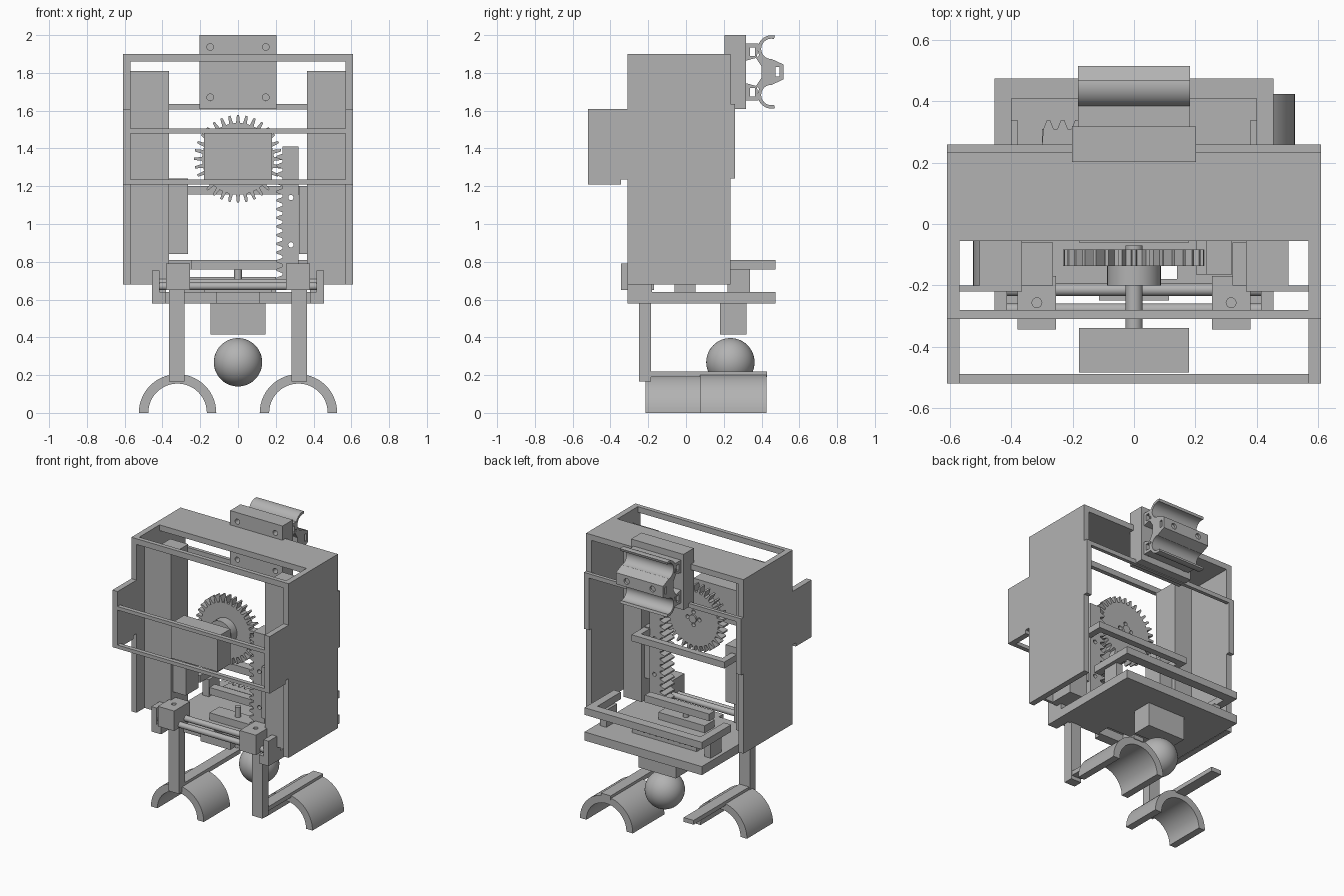
import bpy, bmesh
from math import sin, cos, pi, radians
from mathutils import Vector

old = bpy.data.objects.get("Cube")
if old:
    bpy.data.objects.remove(old, do_unlink=True)

grey = bpy.data.materials.new("plain grey")
grey.use_nodes = True
grey.diffuse_color = (0.45, 0.45, 0.45, 1)
grey.node_tree.nodes["Principled BSDF"].inputs["Base Color"].default_value = grey.diffuse_color


def finish(name, bm, smooth=False):
    bmesh.ops.recalc_face_normals(bm, faces=bm.faces)
    mesh = bpy.data.meshes.new(name)
    bm.to_mesh(mesh)
    bm.free()
    mesh.materials.append(grey)
    ob = bpy.data.objects.new(name, mesh)
    bpy.context.collection.objects.link(ob)
    if smooth:
        bpy.ops.object.select_all(action='DESELECT')
        bpy.context.view_layer.objects.active = ob
        ob.select_set(True)
        bpy.ops.object.shade_smooth_by_angle(angle=radians(35))
    return ob


def box(name, x, y, z):
    bm = bmesh.new()
    bmesh.ops.create_cube(bm, size=1)
    for v in bm.verts:
        v.co = [(a + b) / 2 + c * (b - a) for (a, b), c in zip((x, y, z), v.co)]
    return finish(name, bm)


def pair(name, x, y, z):
    box("left_" + name, x, y, z)
    box("right_" + name, (-x[1], -x[0]), y, z)


def prism(name, points, axis, lo, hi, smooth=False):
    """Extrude a 2D outline along an axis: (x,z) along y, (y,z) along x, (x,y) along z."""
    place = {'x': lambda p, t: (t, p[0], p[1]), 'y': lambda p, t: (p[0], t, p[1]),
             'z': lambda p, t: (p[0], p[1], t)}[axis]
    bm = bmesh.new()
    face = bm.faces.new([bm.verts.new(place(p, lo)) for p in points])
    out = bmesh.ops.extrude_face_region(bm, geom=[face])
    shift = Vector(place((0, 0), hi - lo))
    bmesh.ops.translate(bm, vec=shift, verts=[g for g in out['geom'] if isinstance(g, bmesh.types.BMVert)])
    return finish(name, bm, smooth)


def arc(cx, cy, r, a, b, n=28):
    return [(cx + r * cos(radians(a + (b - a) * i / n)), cy + r * sin(radians(a + (b - a) * i / n)))
            for i in range(n + 1)]


def rod(name, axis, centre, r, lo, hi):
    prism(name, arc(*centre, r, 0, 350, 35), axis, lo, hi, True)


def cut(target, *cutters):
    for c in cutters:
        m = target.modifiers.new("cut", 'BOOLEAN')
        m.object, m.operation, m.solver = c, 'DIFFERENCE', 'EXACT'
        c.hide_render = True
        c.hide_viewport = True
        c.display_type = 'WIRE'


def holes(target, axis, centres, r, lo, hi):
    cut(target, *[prism("hole_cutter", arc(*c, r, 0, 337.5, 15), axis, lo, hi) for c in centres])


# Housing: side walls, front extension, top and cross bars
W = (-0.57, 0.57)
pair("side_wall", (0.57, 0.61), (-0.31, 0.235), (0.68, 1.9))
pair("wall_extension", (0.57, 0.61), (-0.52, -0.31), (1.235, 1.61))
pair("extension_ledge", (0.57, 0.61), (-0.52, -0.345), (1.21, 1.235))
pair("wall_back_step", (0.57, 0.61), (0.235, 0.26), (1.24, 1.635))
box("top_plate", W, (-0.055, 0.235), (1.86, 1.9))
box("top_front_bar", W, (-0.31, -0.28), (1.86, 1.9))
box("extension_upper_bar", W, (-0.52, -0.49), (1.48, 1.505))
box("extension_lower_bar", W, (-0.52, -0.49), (1.21, 1.235))
box("back_bar", W, (0.235, 0.26), (1.605, 1.635))

# Inner channels
pair("front_panel", (0.365, 0.57), (-0.22, -0.2), (0.68, 1.81))
pair("inner_channel", (0.365, 0.505), (-0.2, -0.03), (0.68, 1.81))
box("right_guide_block", (-0.365, -0.265), (-0.2, -0.06), (0.84, 1.24))
box("left_guide_block", (0.322, 0.365), (-0.2, -0.06), (0.84, 1.2))

# U bracket behind the gear
box("bracket_bar", (-0.36, 0.36), (0.045, 0.09), (1.155, 1.2))
pair("bracket_arm", (0.315, 0.36), (-0.05, 0.045), (1.155, 1.2))

# Drive motor, shaft and gear
box("drive_motor", (-0.18, 0.18), (-0.485, -0.34), (1.235, 1.48))
rod("drive_shaft", 'y', (0, 1.345), 0.028, -0.34, -0.07)
rod("gear_hub", 'y', (0, 1.345), 0.088, -0.2, -0.137)
TEETH = 32
outline = []
for i in range(TEETH):
    for part, r in ((-0.28, 0.19), (-0.13, 0.232), (0.13, 0.232), (0.28, 0.19)):
        a = (i + part) * 2 * pi / TEETH
        outline.append((r * sin(a), 1.345 + r * cos(a)))
gear = prism("drive_gear", outline, 'y', -0.137, -0.083)
holes(gear, 'y', [(x, 1.345 + z) for x, z in ((0.045, 0), (-0.045, 0), (0, 0.045), (0, -0.045))], 0.014, -0.11, 0)


def rack_outline(lo, hi, back, root, tip, pitch=0.046):
    pts = [(back, hi), (back, lo)]
    for i in range(int((hi - lo) / pitch)):
        s = lo + i * pitch
        pts += [(root, s + 0.004), (tip, s + 0.016), (tip, s + 0.026), (root, s + 0.038)]
    return pts + [(root, hi)]


# Vertical lifting rack
rack = prism("lift_rack", rack_outline(0.69, 1.41, 0.32, 0.235, 0.203), 'y', -0.165, -0.05)
holes(rack, 'y', [(0.28, 1.14), (0.28, 0.89)], 0.014, -0.3, 0.1)

# Lower carriage
base = box("carriage_base", (-0.455, 0.455), (-0.2, 0.475), (0.58, 0.64))
cut(base, box("base_window_cutter", (-0.06, 0.14), (-0.18, -0.09), (0.5, 0.7)))
pair("base_tab", (0.38, 0.455), (-0.31, -0.2), (0.58, 0.64))
box("base_front_tab", (-0.115, 0.115), (-0.25, -0.2), (0.58, 0.64))
pair("rod_post", (0.415, 0.455), (-0.31, -0.18), (0.64, 0.755))
box("carriage_back_bar", (-0.455, 0.455), (0.41, 0.475), (0.76, 0.81))
pair("carriage_arm", (0.4, 0.455), (0.15, 0.41), (0.76, 0.81))
pair("carriage_post", (0.38, 0.43), (0.22, 0.34), (0.64, 0.76))
box("carriage_plate", (-0.18, 0.18), (-0.06, 0.05), (0.64, 0.69))
teeth = rack_outline(-0.3, 0.2, 0.26, 0.31, 0.34)
prism("grip_rack", [(b, a) for a, b in teeth], 'z', 0.68, 0.72)
box("grip_rack_seat", (-0.3, 0.2), (0.26, 0.31), (0.64, 0.68))
rod("grip_shaft", 'z', (0, 0), 0.02, 0.69, 0.76)
box("grip_crossbar", (-0.25, 0.25), (0.04, 0.1), (0.76, 0.81))

# Slide rods and sliding blocks
for name, y, z in (("front", -0.28, 0.67), ("back", -0.215, 0.69)):
    rod(name + "_slide_rod", 'x', (y, z), 0.02, -0.42, 0.42)
for side in (-1, 1):
    c = side * 0.317
    block = box("sliding_block", (c - 0.063, c + 0.063), (-0.345, -0.17), (0.65, 0.79))
    holes(block, 'z', [(c, -0.257)], 0.016, 0.74, 0.9)

# Gripper legs, arms and half pipes
pair("gripper_leg", (0.283, 0.365), (-0.25, -0.185), (0.165, 0.66))
pair("gripper_arm", (0.283, 0.36), (-0.19, 0.43), (0.19, 0.22))
for name, x, lo, hi in (("right", -0.32, -0.215, 0.075), ("left", 0.32, 0.075, 0.425)):
    prism(name + "_half_pipe", arc(x, 0, 0.205, 0, 180) + arc(x, 0, 0.155, 180, 0), 'y', lo, hi, True)

# Ball and its holder
box("ball_holder", (-0.145, 0.145), (0.18, 0.32), (0.415, 0.58))
bm = bmesh.new()
bmesh.ops.create_uvsphere(bm, u_segments=48, v_segments=24, radius=0.128)
bmesh.ops.translate(bm, vec=(0, 0.235, 0.268), verts=bm.verts)
finish("ball", bm, True)

# Rear mounting plate and double clip
mount = box("mount_plate", (-0.203, 0.203), (0.203, 0.318), (1.61, 2.0))
holes(mount, 'y', [(x, z) for x in (-0.147, 0.147) for z in (1.67, 1.937)], 0.018, 0.1, 0.4)
X = (-0.183, 0.183)
MID = 1.805
for name, s in (("upper", 1), ("lower", -1)):
    def flip(pts):
        return [(y, MID + s * z) for y, z in pts]
    ring = arc(0.452, 0.122, 0.072, 75, 270) + arc(0.452, 0.122, 0.054, 270, 75)
    prism(name + "_clip", flip(ring), 'x', *X, True)
    seat = prism(name + "_clip_seat", flip([(0.318, 0.06), (0.375, 0.075), (0.385, 0.15), (0.318, 0.15)]), 'x', *X)
    cut(seat, prism("seat_cutter", flip([(0.338, 0.085), (0.365, 0.085), (0.365, 0.13), (0.338, 0.13)]), 'x', -1, 1))
    prism(name + "_clip_web", flip([(0.37, 0.075), (0.40, 0.03), (0.44, 0.03), (0.44, 0.065), (0.39, 0.09)]), 'x', *X)
core = prism("clip_core", [(0.4, MID - 0.05), (0.45, MID - 0.07), (0.515, MID - 0.04),
                           (0.515, MID + 0.04), (0.45, MID + 0.07), (0.4, MID + 0.05)], 'x', *X)
cut(core, box("core_cutter", (-1, 1), (0.475, 0.495), (MID - 0.025, MID + 0.025)))
holes(core, 'y', [(x, MID) for x in (-0.1, 0.1)], 0.02, 0.5, 0.6)
